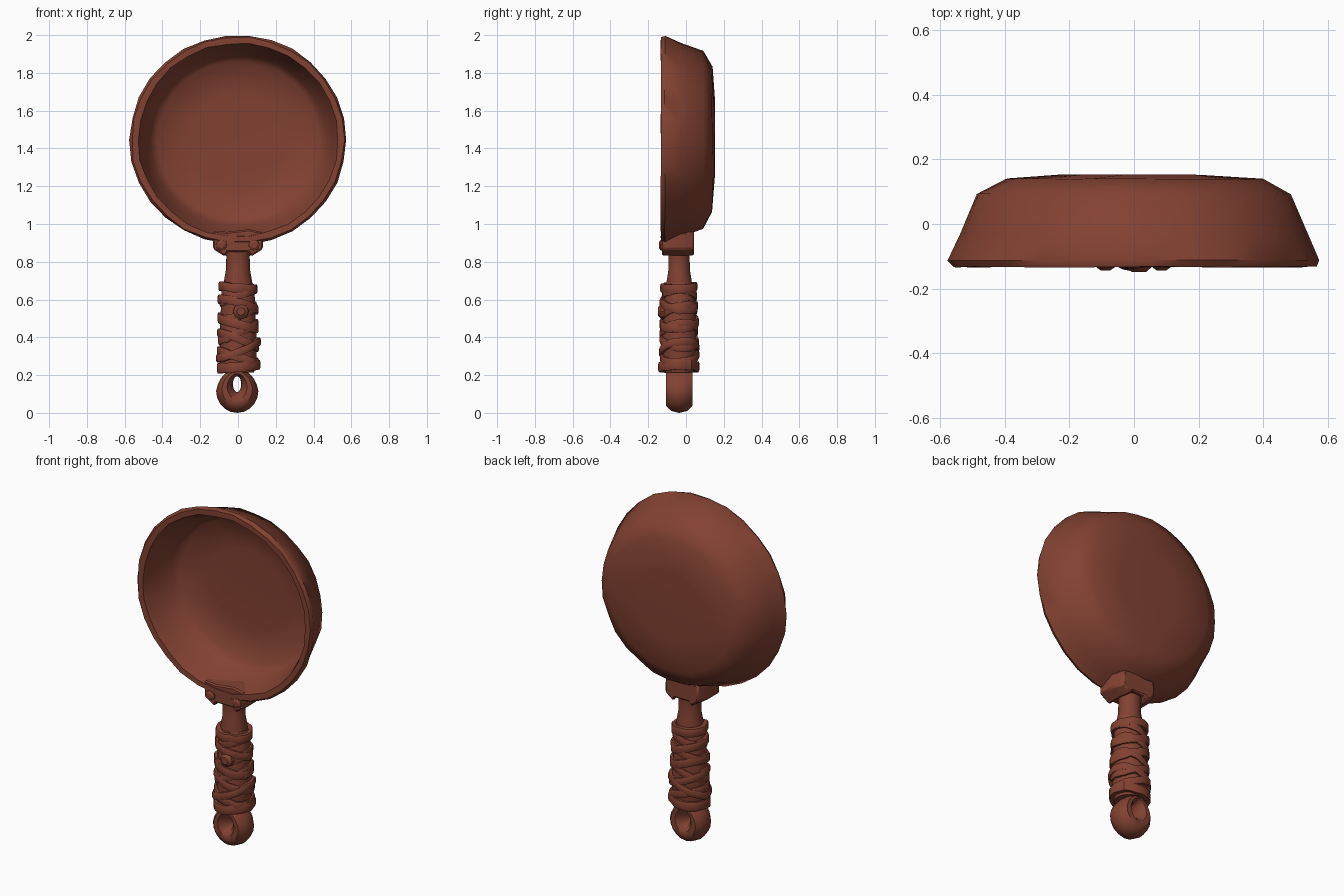
import bpy, bmesh, math, random
from mathutils import Vector

if "Cube" in bpy.data.objects:
    bpy.data.objects.remove(bpy.data.objects["Cube"])

random.seed(4)
mat = bpy.data.materials.new("rusty_red_brown")
mat.diffuse_color = (0.225, 0.054, 0.032, 1)
mat.use_nodes = True
mat.node_tree.nodes["Principled BSDF"].inputs["Base Color"].default_value = mat.diffuse_color
AXIS_Y = -0.036   # handle axis depth
PAN_Z = 1.445


def finish(name, bm, angle=40):
    bmesh.ops.recalc_face_normals(bm, faces=bm.faces)
    me = bpy.data.meshes.new(name)
    bm.to_mesh(me)
    bm.free()
    me.materials.append(mat)
    ob = bpy.data.objects.new(name, me)
    bpy.context.collection.objects.link(ob)
    bpy.ops.object.select_all(action='DESELECT')
    bpy.context.view_layer.objects.active = ob
    ob.select_set(True)
    bpy.ops.object.shade_smooth_by_angle(angle=math.radians(angle))
    return ob


def skin(name, rings, closed=False, angle=40):
    """Bridge a list of equal point rings; open ends are capped."""
    bm = bmesh.new()
    vs = [[bm.verts.new(p) for p in ring] for ring in rings]
    n, m = len(vs), len(vs[0])
    for i in range(n if closed else n - 1):
        a, b = vs[i], vs[(i + 1) % n]
        for j in range(m):
            k = (j + 1) % m
            bm.faces.new((a[j], a[k], b[k], b[j]))
    if not closed:
        bm.faces.new(vs[0])
        bm.faces.new(vs[-1])
    return finish(name, bm, angle)


def turned(name, profile, segs, angle=40):
    """Upright turned part on the handle axis from (radius, z) pairs."""
    return skin(name, [[(r * math.cos(t), AXIS_Y + r * 0.94 * math.sin(t), z)
                        for t in (math.tau * j / segs for j in range(segs))]
                       for r, z in profile], angle=angle)


# Pan: back plate, flared wall, hammered lip, hollow interior
pan_profile = [(0.22, 0.152), (0.40, 0.139), (0.487, 0.092), (0.535, -0.03),
               (0.574, -0.112), (0.563, -0.133), (0.530, -0.132),
               (0.505, -0.06), (0.468, 0.045), (0.43, 0.085), (0.25, 0.10)]
rings = []
SEG = 30
for r, y in pan_profile:
    ring = []
    for j in range(SEG):
        t = math.tau * j / SEG
        rr = r + random.uniform(-0.004, 0.004)
        ring.append((rr * math.cos(t), y + random.uniform(-0.002, 0.002),
                     PAN_Z + rr * 0.966 * math.sin(t)))
    rings.append(ring)
skin("pan_bowl", rings, angle=50)

# Bracket clamping the pan to the handle
outline = [(-0.13, 0.965), (-0.132, 0.868), (-0.07, 0.828), (-0.055, 0.852),
           (0.055, 0.852), (0.07, 0.828), (0.132, 0.868), (0.13, 0.955),
           (0.06, 0.972), (-0.06, 0.958)]
bracket = skin("handle_bracket",
               [[(x, -0.128, z) for x, z in outline],
                [(x, -0.02, z) for x, z in outline],
                [(x * 0.8, 0.042, z) for x, z in outline]], angle=25)
bev = bracket.modifiers.new("edge", 'BEVEL')
bev.width = 0.008


def stud(name, x, z, y, r, h):
    """Domed head facing forward."""
    skin(name, [[(x + r * f * math.cos(a), y - h * d, z + r * f * math.sin(a))
                 for a in (math.tau * j / 8 for j in range(8))]
                for f, d in ((1, 0), (0.95, 0.5), (0.5, 1))], angle=35)


for side, x in (("left", -0.088), ("right", 0.085)):
    stud("bracket_bolt_" + side, x, 0.888, -0.125, 0.03, 0.018)
stud("wrap_button", 0.015, 0.537, -0.115, 0.043, 0.034)

# Neck rod and padded grip core
turned("neck_rod", [(0.076, 0.60), (0.074, 0.70), (0.063, 0.76),
                    (0.062, 0.83), (0.068, 0.88)], 10)
turned("grip_core", [(0.085, 0.215), (0.097, 0.25), (0.098, 0.40), (0.091, 0.55),
                     (0.087, 0.66), (0.076, 0.69)], 14)


def strap(name, z, tilt, phase, r, w):
    """Flat leather band circling the grip on a tilted plane."""
    segs, rows = 20, []
    for j in range(segs):
        t = math.tau * j / segs
        zc = z + tilt * math.cos(t - phase) + random.uniform(-0.003, 0.003)
        rr = r + random.uniform(-0.004, 0.004)
        rows.append([(q * math.cos(t), AXIS_Y + q * 0.94 * math.sin(t), zc + h)
                     for q, h in ((rr - 0.03, -w), (rr - 0.004, -w), (rr, -w * 0.6),
                                  (rr, w * 0.6), (rr - 0.004, w), (rr - 0.03, w))])
    skin(name, rows, closed=True, angle=35)


# Straps: level collars at both ends, crossed bands between
straps = [(0.245, 0.008, 0.0, 0.115, 0.026), (0.300, 0.032, 3.0, 0.112, 0.022),
          (0.335, 0.045, 0.3, 0.117, 0.021), (0.385, 0.040, 3.4, 0.109, 0.022),
          (0.430, 0.045, 0.2, 0.107, 0.022), (0.475, 0.030, 2.9, 0.111, 0.024),
          (0.530, 0.038, 0.5, 0.104, 0.024), (0.575, 0.030, 3.5, 0.107, 0.023),
          (0.620, 0.034, 0.0, 0.100, 0.024), (0.664, 0.008, 2.8, 0.103, 0.023)]
for i, s in enumerate(straps):
    strap("grip_strap_%d" % (i + 1), *s)

# Hanging loop at the foot of the handle
loop = []
for i in range(20):
    t = math.tau * i / 20
    c, s = math.cos(t), math.sin(t)
    inner = Vector((-0.005 + 0.022 * c, 0, 0.152 + 0.042 * s))
    wide = 0.112 - 0.012 * max(0, s)
    outer = Vector((-0.004 + wide * c, 0, 0.115 + (0.115 if s < 0 else 0.12) * s))
    mid, half = (inner + outer) / 2, (outer - inner) / 2
    loop.append([mid + half * math.cos(a) + Vector((0, AXIS_Y + 0.074 * math.sin(a), 0))
                 for a in (math.tau * k / 10 for k in range(10))])
skin("hanging_loop", loop, closed=True, angle=45)
